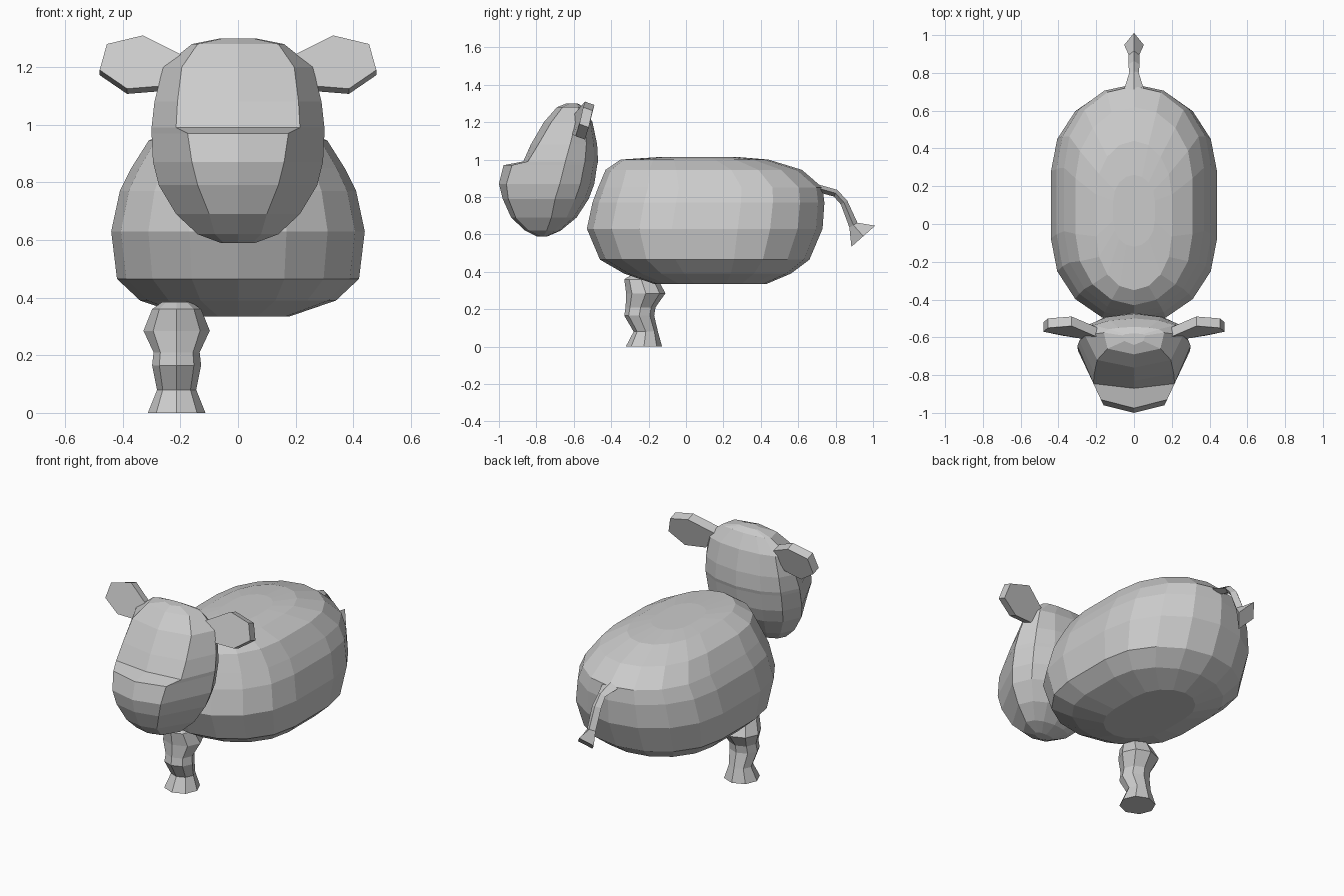
import bpy
import bmesh
from math import sin, cos, pi
from mathutils import Vector

default_cube = bpy.data.objects.get("Cube")
if default_cube:
    bpy.data.objects.remove(default_cube, do_unlink=True)

# One plain material for the whole animal
grey = bpy.data.materials.new("plain grey")
grey.use_nodes = True
colour = (0.6, 0.6, 0.6, 1.0)
grey.diffuse_color = colour
for node in grey.node_tree.nodes:
    if node.type == "BSDF_PRINCIPLED":
        node.inputs["Base Color"].default_value = colour


def loft(name, rings):
    """Skin a list of closed rings into a flat shaded, capped solid."""
    bm = bmesh.new()
    loops = [[bm.verts.new(point) for point in ring] for ring in rings]
    count = len(loops[0])
    for lower, upper in zip(loops, loops[1:]):
        for i in range(count):
            j = (i + 1) % count
            bm.faces.new((lower[i], lower[j], upper[j], upper[i]))
    bm.faces.new(loops[0])
    bm.faces.new(loops[-1])
    bmesh.ops.recalc_face_normals(bm, faces=bm.faces)
    mesh = bpy.data.meshes.new(name)
    bm.to_mesh(mesh)
    bm.free()
    mesh.materials.append(grey)
    part = bpy.data.objects.new(name, mesh)
    bpy.context.collection.objects.link(part)
    return part


def capsule_ring(z, half_width, front, back):
    """Horizontal outline: two half circles joined by straight sides."""
    middle, half_length = (front + back) / 2, (back - front) / 2
    straight = half_length * 0.28
    ring = []
    for end in (1, -1):
        for step in range(9):
            angle = pi * step / 8
            ring.append((end * half_width * cos(angle),
                         middle + end * (straight + (half_length - straight) * sin(angle)),
                         z))
    return ring


def head_ring(z, back, side, side_width, edge, edge_width, front):
    """Horizontal outline of the head: round at the back, panelled in front."""
    half = [
        (side_width * 0.5, back + (side - back) * 0.12),
        (side_width * 0.83, back + (side - back) * 0.4),
        (side_width, side),
        (edge_width, edge),
    ]
    left = [(x, y, z) for x, y in half]
    right = [(-x, y, z) for x, y in reversed(half)]
    return [(0, back, z)] + left + [(0, front, z)] + right


# Body: height, half width, front end, rear end
body_layers = [
    (0.335, 0.18, -0.17, 0.43),
    (0.39, 0.34, -0.33, 0.56),
    (0.465, 0.42, -0.46, 0.66),
    (0.63, 0.44, -0.53, 0.73),
    (0.77, 0.41, -0.50, 0.74),
    (0.85, 0.37, -0.47, 0.73),
    (0.945, 0.31, -0.43, 0.62),
    (1.0, 0.2, -0.35, 0.44),
    (1.015, 0.11, -0.12, 0.26),
]
loft("body", [capsule_ring(*layer) for layer in body_layers])

# Head: height, back, side position and width, front edge position and width, front
head_layers = [
    (0.59, -0.74, -0.76, 0.06, -0.78, 0.05, -0.8),
    (0.62, -0.67, -0.745, 0.14, -0.84, 0.08, -0.86),
    (0.69, -0.585, -0.72, 0.215, -0.91, 0.1, -0.935),
    (0.79, -0.52, -0.7, 0.275, -0.95, 0.14, -0.98),
    (0.87, -0.49, -0.675, 0.295, -0.96, 0.16, -1.0),
    (0.97, -0.475, -0.65, 0.3, -0.93, 0.175, -0.975),
    (0.99, -0.47, -0.645, 0.3, -0.845, 0.215, -0.87),
    (1.08, -0.475, -0.62, 0.29, -0.79, 0.21, -0.83),
    (1.2, -0.5, -0.59, 0.26, -0.72, 0.195, -0.76),
    (1.28, -0.545, -0.575, 0.16, -0.66, 0.14, -0.69),
    (1.3, -0.58, -0.59, 0.06, -0.62, 0.05, -0.64),
]
loft("head", [head_ring(*layer) for layer in head_layers])

# Ears: a flat leaf outline given thickness, mirrored
ear_outline = [
    (0.19, -0.6, 1.24), (0.33, -0.54, 1.31), (0.455, -0.55, 1.28),
    (0.48, -0.57, 1.19), (0.385, -0.59, 1.125), (0.26, -0.61, 1.135),
]
ear_depth = Vector((0, 0.05, -0.018))
for side, name in ((1, "left_ear"), (-1, "right_ear")):
    front_face = [Vector((side * x, y, z)) for x, y, z in ear_outline]
    loft(name, [front_face, [point + ear_depth for point in front_face]])

# Front right leg: height, centre y, half width, half depth
leg_layers = [
    (0, -0.225, 0.1, 0.097),
    (0.08, -0.215, 0.068, 0.065),
    (0.165, -0.25, 0.085, 0.08),
    (0.21, -0.243, 0.08, 0.08),
    (0.285, -0.215, 0.115, 0.105),
    (0.36, -0.24, 0.085, 0.09),
    (0.385, -0.24, 0.05, 0.05),
]
leg_x = -0.213
loft("front_right_leg", [
    [(leg_x + width * cos(pi * k / 4), y + depth * sin(pi * k / 4), z) for k in range(8)]
    for z, y, width, depth in leg_layers
])

# Tail: y, z, half width, half thickness along the path, with a flared tuft
tail_path = [
    (0.66, 0.86, 0.07, 0.02),
    (0.8, 0.82, 0.025, 0.02),
    (0.845, 0.77, 0.03, 0.02),
    (0.895, 0.65, 0.028, 0.025),
    (0.948, 0.59, 0.052, 0.085),
]
tail_rings = []
for i, (y, z, width, thickness) in enumerate(tail_path):
    before, after = tail_path[max(i - 1, 0)], tail_path[min(i + 1, len(tail_path) - 1)]
    along = Vector((0, after[0] - before[0], after[1] - before[1])).normalized()
    outward = Vector((0, -along.z, along.y)) * thickness
    sideways = Vector((width, 0, 0))
    centre = Vector((0, y, z))
    tail_rings.append([centre + outward, centre + sideways,
                       centre - outward, centre - sideways])
loft("tail", tail_rings)
